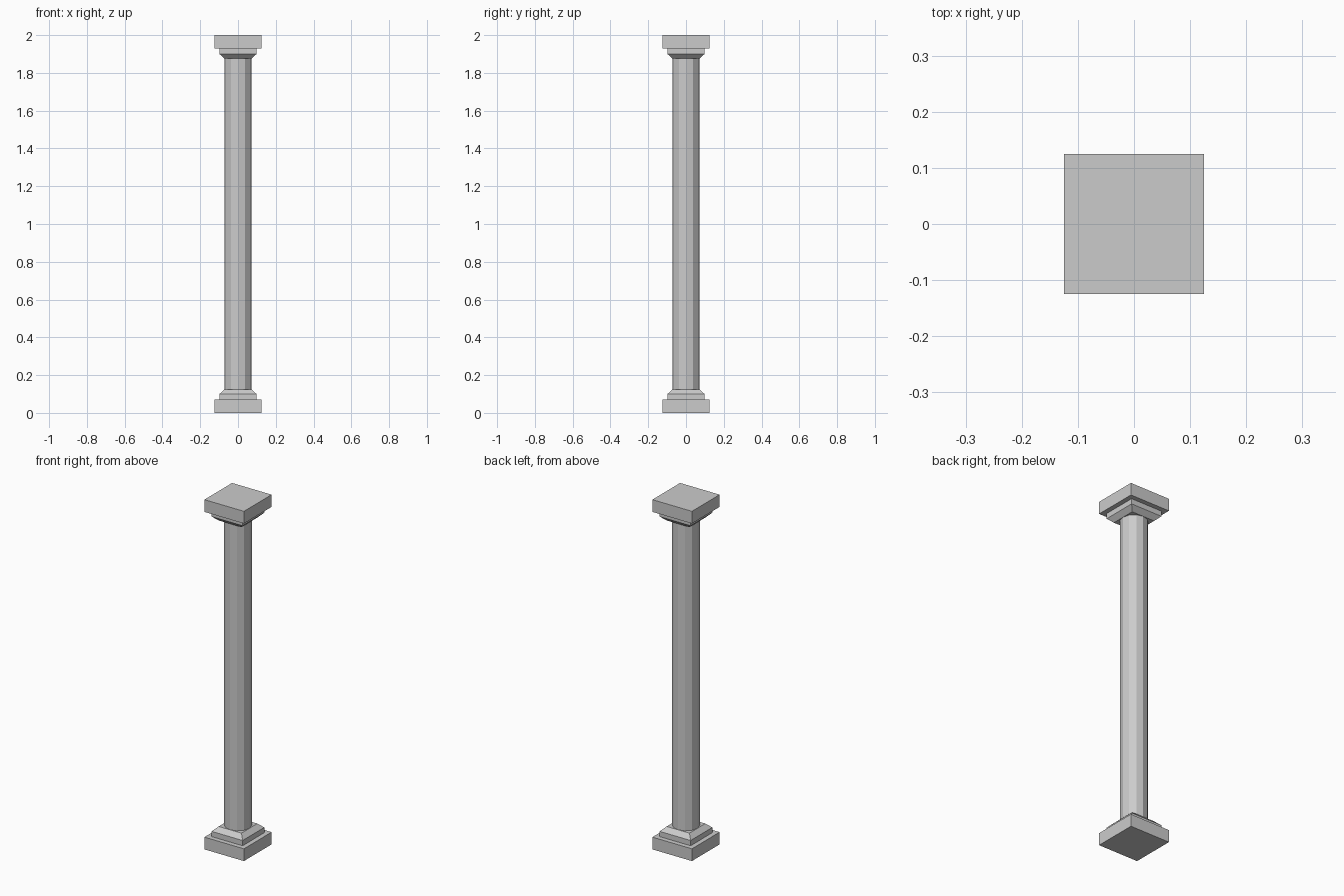
import bpy, bmesh

if "Cube" in bpy.data.objects:
    bpy.data.objects.remove(bpy.data.objects["Cube"])

HEIGHT = 2.0


def square_stack(name, profile):
    """Solid of stacked square rings; profile is (half width, z) from bottom to top."""
    bm = bmesh.new()
    rings = [[bm.verts.new((h * sx, h * sy, z))
              for sx, sy in ((-1, -1), (1, -1), (1, 1), (-1, 1))]
             for h, z in profile]
    for low, high in zip(rings, rings[1:]):
        for i in range(4):
            j = (i + 1) % 4
            bm.faces.new((low[i], low[j], high[j], high[i]))
    bm.faces.new(rings[0])
    bm.faces.new(rings[-1])
    bmesh.ops.recalc_face_normals(bm, faces=bm.faces)
    mesh = bpy.data.meshes.new(name)
    bm.to_mesh(mesh)
    bm.free()
    obj = bpy.data.objects.new(name, mesh)
    bpy.context.collection.objects.link(obj)


# Stepped base: plinth, smaller step, sloped collar
base = [(0.125, 0.0), (0.125, 0.07), (0.098, 0.07), (0.098, 0.10), (0.072, 0.125)]
square_stack("base", base)

# Capital is the base mirrored to the top
square_stack("capital", [(h, HEIGHT - z) for h, z in reversed(base)])

# Twelve-sided shaft
z0, z1 = 0.125, HEIGHT - 0.125
bpy.ops.mesh.primitive_cylinder_add(vertices=12, radius=0.072, depth=z1 - z0,
                                    location=(0, 0, (z0 + z1) / 2))
bpy.context.object.name = "shaft"
